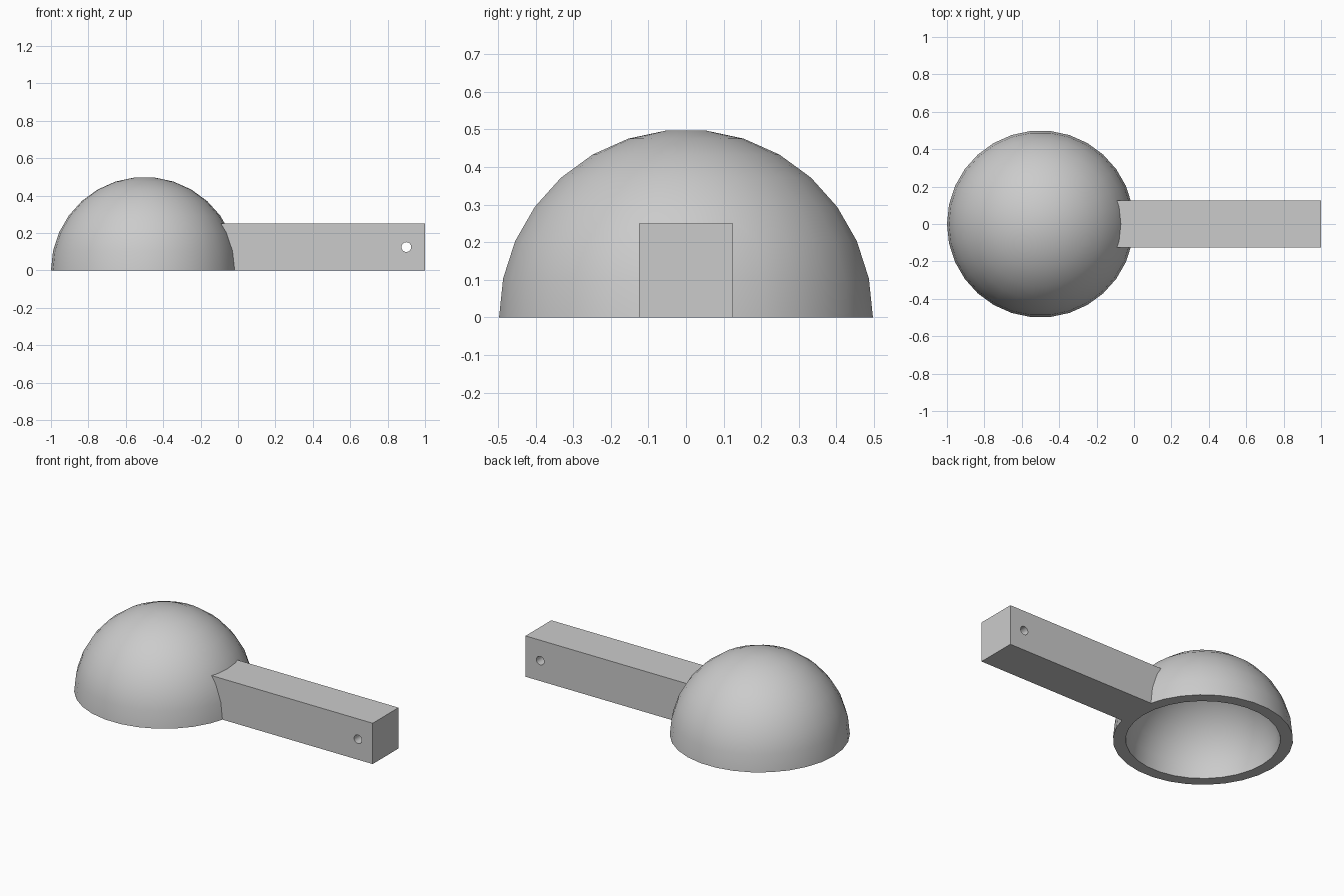
import bpy, bmesh
from math import sin, cos, pi, radians
from mathutils import Matrix, Vector

cube = bpy.data.objects.get("Cube")
if cube:
    bpy.data.objects.remove(cube, do_unlink=True)

SIDES = 30
BOWL_X = -0.5

grey = bpy.data.materials.new("plain_grey")
grey.use_nodes = True
grey.diffuse_color = (0.6, 0.6, 0.6, 1)
grey.node_tree.nodes["Principled BSDF"].inputs["Base Color"].default_value = (0.6, 0.6, 0.6, 1)


def add_object(name, bm):
    bmesh.ops.recalc_face_normals(bm, faces=bm.faces)
    mesh = bpy.data.meshes.new(name)
    bm.to_mesh(mesh)
    bm.free()
    mesh.materials.append(grey)
    obj = bpy.data.objects.new(name, mesh)
    bpy.context.collection.objects.link(obj)
    return obj


def dome(name, radius, skirt=0.0):
    """Solid half sphere with a flat cap, optionally extended downward."""
    step = pi / (SIDES / 2)
    polar = [(i + 0.5) * step for i in range(SIDES // 4 + 1)]
    profile = [(radius * sin(a), radius * cos(a)) for a in polar]
    if skirt:
        profile.append((radius, -skirt))
    else:
        profile[-1] = (radius, 0.0)
    bm = bmesh.new()
    rings = [[bm.verts.new((BOWL_X + r * cos(2 * pi * k / SIDES),
                            r * sin(2 * pi * k / SIDES), z))
              for k in range(SIDES)] for r, z in profile]
    for upper, lower in zip(rings, rings[1:]):
        for k in range(SIDES):
            n = (k + 1) % SIDES
            bm.faces.new((upper[k], lower[k], lower[n], upper[n]))
    bm.faces.new(rings[0])
    bm.faces.new(rings[-1])
    return add_object(name, bm)


def box(name, low, high):
    bm = bmesh.new()
    bmesh.ops.create_cube(bm, size=1)
    low, high = Vector(low), Vector(high)
    bmesh.ops.scale(bm, vec=high - low, verts=bm.verts)
    bmesh.ops.translate(bm, vec=(low + high) / 2, verts=bm.verts)
    return add_object(name, bm)


def combine(target, tool, operation):
    """Apply a boolean, then drop the helper."""
    tool.hide_render = True
    mod = target.modifiers.new(operation, "BOOLEAN")
    mod.operation, mod.object, mod.solver = operation, tool, "EXACT"
    bpy.context.view_layer.objects.active = target
    bpy.ops.object.modifier_apply(modifier=mod.name)
    bpy.data.objects.remove(tool, do_unlink=True)


# Bowl joined to a square handle
scoop = dome("bowl_with_handle", 0.5)
combine(scoop, box("handle", (-0.2, -0.125, 0), (1, 0.125, 0.25)), "UNION")

# Hollow inside of the bowl
combine(scoop, dome("hollow_cutter", 0.43, skirt=0.1), "DIFFERENCE")

# Hanging hole through the handle end
bm = bmesh.new()
bmesh.ops.create_cone(bm, cap_ends=True, segments=SIDES, radius1=0.026, radius2=0.026, depth=0.5,
                      matrix=Matrix.Translation((0.9, 0, 0.125)) @ Matrix.Rotation(radians(90), 4, "X"))
combine(scoop, add_object("hole_cutter", bm), "DIFFERENCE")

bpy.ops.object.select_all(action="DESELECT")
scoop.select_set(True)
bpy.context.view_layer.objects.active = scoop
bpy.ops.object.shade_smooth_by_angle(angle=radians(30))
